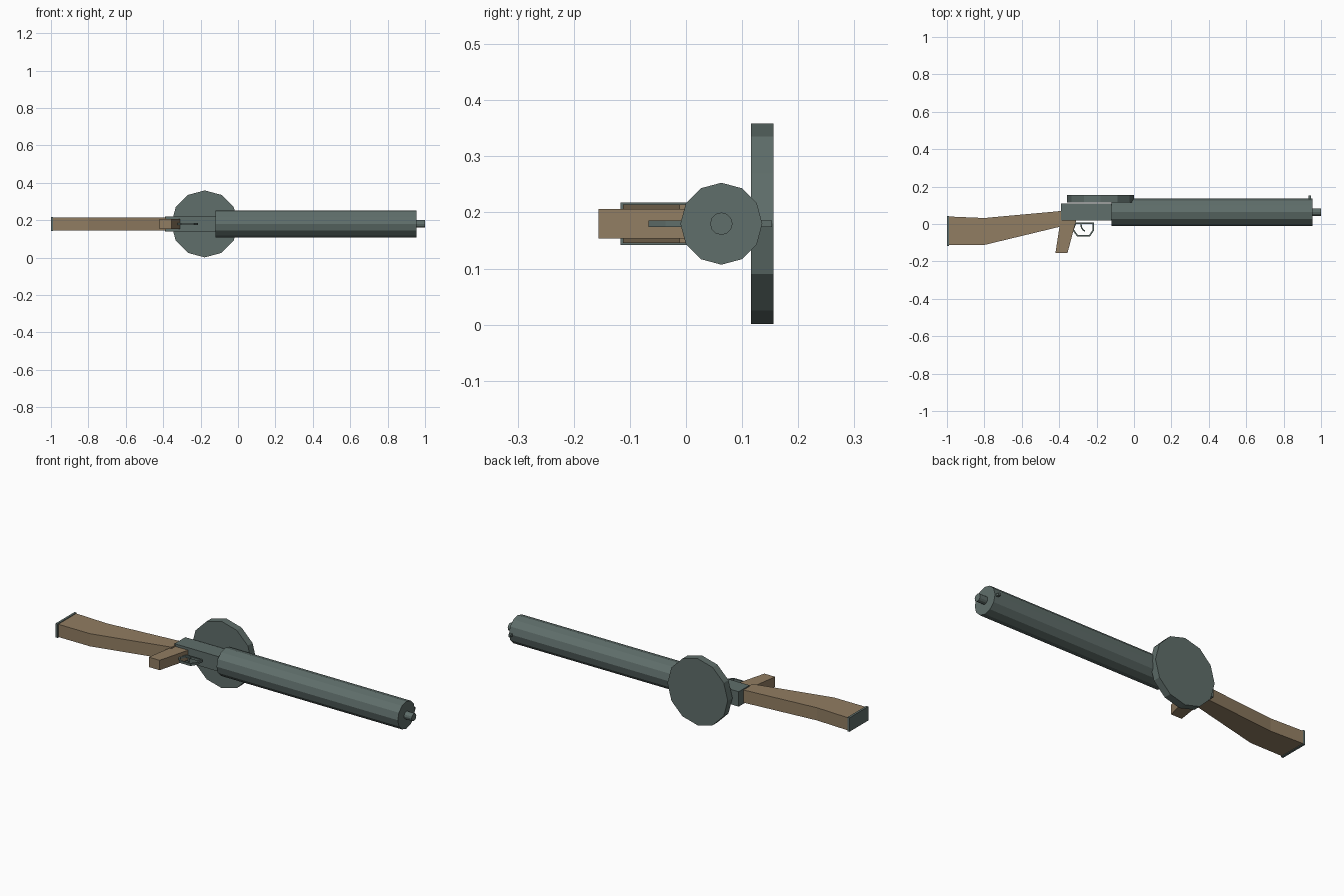
import bpy, bmesh, math
from mathutils import Matrix, Vector

if "Cube" in bpy.data.objects:
    bpy.data.objects.remove(bpy.data.objects["Cube"])

ZC = 0.18   # mid-plane of the gun, which lies on its side


def material(name, rgb):
    m = bpy.data.materials.new(name)
    m.diffuse_color = (*rgb, 1)
    m.use_nodes = True
    m.node_tree.nodes["Principled BSDF"].inputs["Base Color"].default_value = m.diffuse_color
    return m


STEEL = material("grey_green_steel", (0.115, 0.156, 0.145))
WOOD = material("brown_wood", (0.283, 0.205, 0.122))


def finish(name, bm, mat):
    bmesh.ops.recalc_face_normals(bm, faces=bm.faces)
    me = bpy.data.meshes.new(name)
    bm.to_mesh(me)
    bm.free()
    me.materials.append(mat)
    ob = bpy.data.objects.new(name, me)
    bpy.context.collection.objects.link(ob)
    return ob


def plate(name, points, width, mat):
    """Extrude a side profile (x, y) evenly about the mid-plane."""
    bm = bmesh.new()
    face = bm.faces.new([bm.verts.new((x, y, ZC - width / 2)) for x, y in points])
    out = bmesh.ops.extrude_face_region(bm, geom=[face])
    verts = [v for v in out["geom"] if isinstance(v, bmesh.types.BMVert)]
    bmesh.ops.translate(bm, verts=verts, vec=(0, 0, width))
    return finish(name, bm, mat)


def block(name, x0, x1, y0, y1, width, mat):
    return plate(name, [(x0, y0), (x1, y0), (x1, y1), (x0, y1)], width, mat)


def cylinder(name, centre, radius, depth, axis, mat):
    bm = bmesh.new()
    rot = Matrix.Rotation(math.pi / 2, 4, "Y" if axis == "X" else "X")
    bmesh.ops.create_cone(bm, cap_ends=True, segments=12, radius1=radius, radius2=radius,
                          depth=depth, matrix=Matrix.Translation(centre) @ rot)
    return finish(name, bm, mat)


def ribbon(name, path, thick, width, closed, mat):
    """Flat strip of constant thickness following a path in the side plane."""
    pts = [Vector(p) for p in path]
    n = len(pts)
    sides = ([], [])
    for i, p in enumerate(pts):
        a = pts[i - 1] if closed or i else p
        b = pts[(i + 1) % n] if closed or i < n - 1 else p
        d1 = (p - a).normalized() if p != a else (b - p).normalized()
        d2 = (b - p).normalized() if p != b else d1
        t = (d1 + d2).normalized()
        off = Vector((-t.y, t.x)) * thick / 2 / max(t.dot(d1), 0.5)
        sides[0].append(p + off)
        sides[1].append(p - off)
    bm = bmesh.new()
    rings = [[bm.verts.new((q.x, q.y, z)) for q, z in (
        (sides[0][i], ZC - width / 2), (sides[1][i], ZC - width / 2),
        (sides[1][i], ZC + width / 2), (sides[0][i], ZC + width / 2))] for i in range(n)]
    for i in range(n if closed else n - 1):
        r, s = rings[i], rings[(i + 1) % n]
        for k in range(4):
            bm.faces.new((r[k], r[(k + 1) % 4], s[(k + 1) % 4], s[k]))
    if not closed:
        bm.faces.new(rings[0])
        bm.faces.new(rings[-1])
    return finish(name, bm, mat)


# Barrel, its cooling jacket and the front sight
cylinder("barrel_jacket", (0.4175, 0.063, ZC), 0.073, 1.075, "X", STEEL)
cylinder("barrel_muzzle", (0.965, 0.063, ZC), 0.02, 0.07, "X", STEEL)
block("front_sight", 0.934, 0.947, 0.125, 0.153, 0.012, STEEL)

# Receiver with the flat drum magazine on top
block("receiver", -0.39, -0.11, 0.019, 0.11, 0.08, STEEL)
cylinder("drum_magazine", (-0.178, 0.136, ZC), 0.179, 0.04, "Y", STEEL)

# Wooden shoulder stock, butt plate and pistol grip
plate("stock", [(-0.99, 0.04), (-0.99, -0.112), (-0.80, -0.112), (-0.385, -0.012),
                (-0.385, 0.07), (-0.80, 0.032)], 0.068, WOOD)
block("butt_plate", -1.0, -0.988, -0.117, 0.043, 0.075, STEEL)
plate("pistol_grip", [(-0.393, 0.02), (-0.42, -0.156), (-0.356, -0.156), (-0.309, 0.02)],
      0.053, WOOD)

# Trigger guard and trigger
ribbon("trigger_guard", [(-0.312, 0.004), (-0.326, -0.03), (-0.302, -0.063), (-0.238, -0.063),
                         (-0.219, -0.035), (-0.219, 0.004)], 0.008, 0.012, True, STEEL)
block("guard_mount", -0.312, -0.219, 0.002, 0.007, 0.008, STEEL)
ribbon("trigger", [(-0.284, 0.004), (-0.281, -0.018), (-0.273, -0.031), (-0.262, -0.038)],
       0.007, 0.008, False, STEEL)
